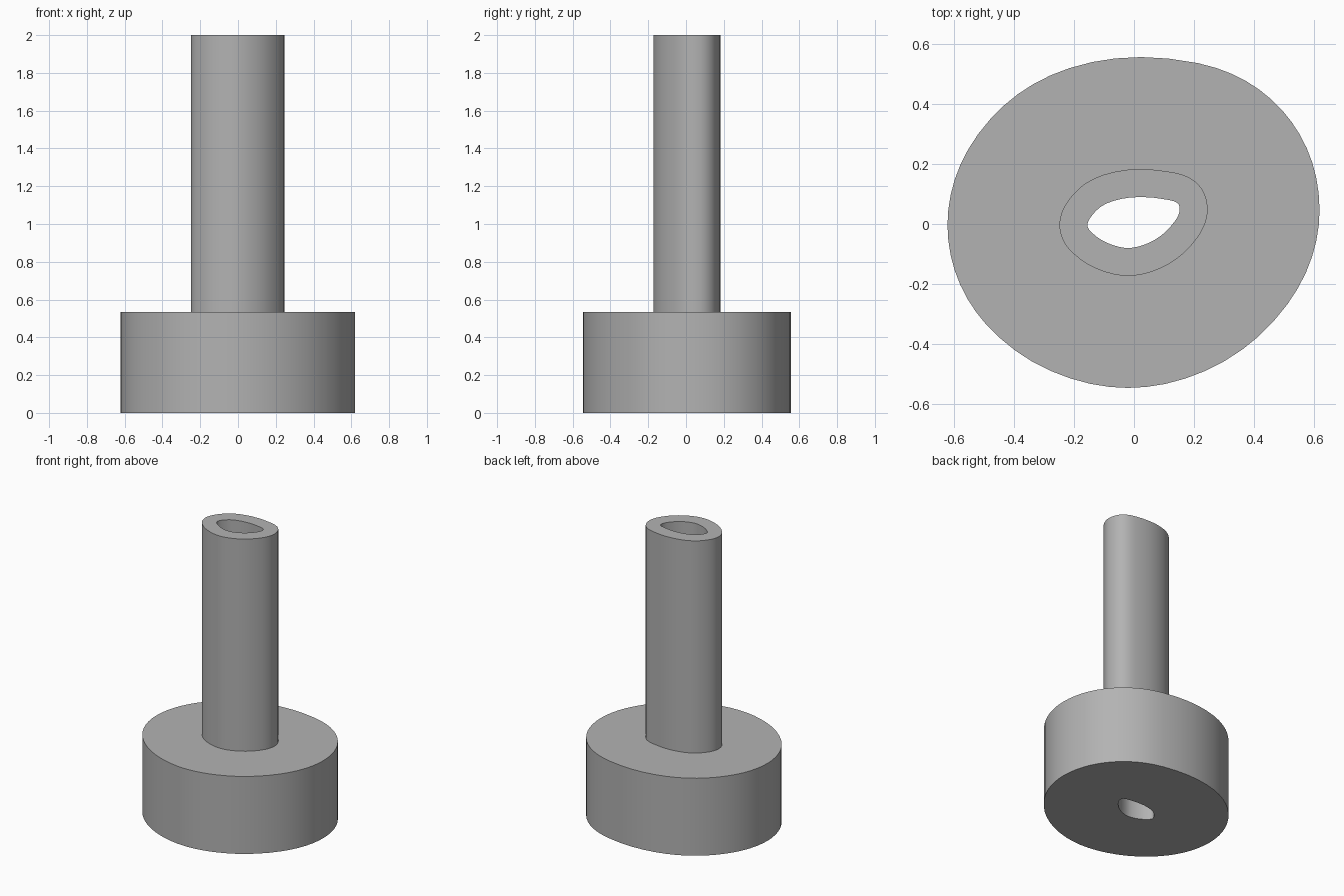
import bpy, bmesh, math
from mathutils import Vector

cube = bpy.data.objects.get("Cube")
if cube:
    bpy.data.objects.remove(cube)

SIDES = 60
HEIGHT, BASE_TOP = 2.0, 0.535
STEM_WALL, BASE_WALL = 0.093, 0.466

# Outline of the bore, counter-clockwise
BORE = [Vector(p) for p in (
    (0.152, 0.05), (0.132, 0.076), (0.035, 0.09), (-0.05, 0.082), (-0.115, 0.054),
    (-0.155, 0.0), (-0.13, -0.038), (-0.08, -0.067), (-0.02, -0.08),
    (0.04, -0.067), (0.095, -0.035), (0.138, 0.012))]


def smooth_outline(points, steps=24):
    """Closed Catmull-Rom curve through the points."""
    out, n = [], len(points)
    for i in range(n):
        a, b, c, d = (points[(i + k) % n] for k in (-1, 0, 1, 2))
        for s in range(steps):
            t = s / steps
            out.append(0.5 * (2 * b + (c - a) * t + (2 * a - 5 * b + 4 * c - d) * t ** 2
                              + (3 * b - a - 3 * c + d) * t ** 3))
    return out


bore_curve = smooth_outline(BORE)


def ring(bm, wall, z):
    """Bore outline pushed outward by a wall thickness, at one height."""
    verts = []
    for i in range(SIDES):
        angle = math.tau * i / SIDES
        normal = Vector((math.cos(angle), math.sin(angle)))
        # Blend nearby support points so that flat stretches stay evenly divided
        best = Vector((0, 0))
        for k in (-1, 0, 1):
            near = Vector((math.cos(angle + k * 0.03), math.sin(angle + k * 0.03)))
            best += max(bore_curve, key=near.dot) / 3
        p = best + normal * wall
        verts.append(bm.verts.new((p.x, p.y, z)))
    return verts


# Colour
grey = bpy.data.materials.new("plain_grey")
grey.use_nodes = True
colour = (0.45, 0.45, 0.45, 1)
grey.diffuse_color = colour
grey.node_tree.nodes["Principled BSDF"].inputs["Base Color"].default_value = colour

# Wide base, stem and through bore as one closed wall
bm = bmesh.new()
profile = [(0, 0), (BASE_WALL, 0), (BASE_WALL, BASE_TOP),
           (STEM_WALL, BASE_TOP), (STEM_WALL, HEIGHT), (0, HEIGHT)]
rings = [ring(bm, wall, z) for wall, z in profile]
for j, low in enumerate(rings):
    high = rings[(j + 1) % len(rings)]
    for i in range(SIDES):
        k = (i + 1) % SIDES
        bm.faces.new((low[i], low[k], high[k], high[i]))
bmesh.ops.recalc_face_normals(bm, faces=bm.faces)

mesh = bpy.data.meshes.new("flanged_tube")
bm.to_mesh(mesh)
bm.free()
mesh.materials.append(grey)
tube = bpy.data.objects.new("flanged_tube", mesh)
bpy.context.collection.objects.link(tube)
bpy.context.view_layer.objects.active = tube
tube.select_set(True)
bpy.ops.object.shade_smooth_by_angle(angle=math.radians(40))
